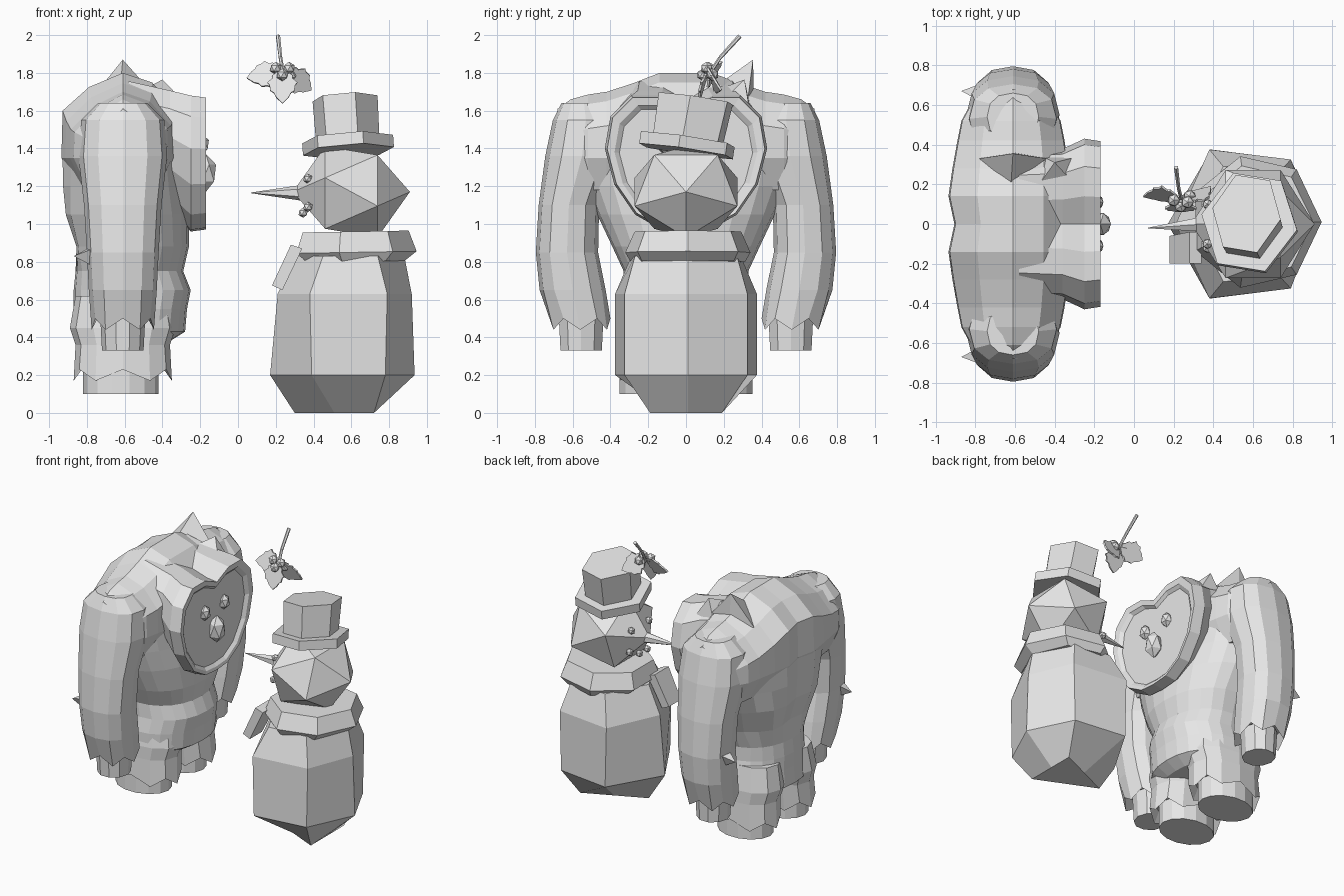
import bpy, bmesh, math
from mathutils import Vector, Matrix

if "Cube" in bpy.data.objects:
    bpy.data.objects.remove(bpy.data.objects["Cube"])

grey = bpy.data.materials.new("plain_grey")
grey.diffuse_color = (0.8, 0.8, 0.8, 1)
grey.use_nodes = True
grey.node_tree.nodes["Principled BSDF"].inputs["Base Color"].default_value = grey.diffuse_color


def finish(name, bm, matrix=None):
    if matrix is not None:
        bm.transform(matrix)
    bmesh.ops.recalc_face_normals(bm, faces=bm.faces)
    me = bpy.data.meshes.new(name)
    bm.to_mesh(me)
    bm.free()
    me.materials.append(grey)
    ob = bpy.data.objects.new(name, me)
    bpy.context.collection.objects.link(ob)
    return ob


def loft(name, rings, matrix=None):
    """Skin a list of equal-length point rings and cap both ends."""
    bm = bmesh.new()
    rows = [[bm.verts.new(p) for p in r] for r in rings]
    n = len(rows[0])
    for a, b in zip(rows, rows[1:]):
        for i in range(n):
            bm.faces.new((a[i], a[(i + 1) % n], b[(i + 1) % n], b[i]))
    bm.faces.new(rows[0][::-1])
    bm.faces.new(rows[-1])
    return finish(name, bm, matrix)


def oval(cx, cy, z, hx, hy, n=14, power=1.0, jag=0.0):
    """Horizontal ring; power < 1 squares it, jag zigzags its height."""
    pts = []
    for i in range(n):
        a = 2 * math.pi * i / n
        c, s = math.cos(a), math.sin(a)
        pts.append((cx + hx * math.copysign(abs(c) ** power, c),
                    cy + hy * math.copysign(abs(s) ** power, s),
                    z + (jag if i % 2 else -jag)))
    return pts


def ball(name, loc, size, sub=1):
    bm = bmesh.new()
    bmesh.ops.create_icosphere(bm, subdivisions=sub, radius=1)
    return finish(name, bm, Matrix.Translation(loc) @ Matrix.Diagonal((*size, 1)))


def spike(name, base, tip):
    """Base points meeting at a tip."""
    bm = bmesh.new()
    vs = [bm.verts.new(p) for p in base]
    t = bm.verts.new(tip)
    bm.faces.new(vs)
    for i in range(len(vs)):
        bm.faces.new((vs[i], vs[(i + 1) % len(vs)], t))
    return finish(name, bm)


def rod(name, a, b, r1, r2, n=6):
    a, b = Vector(a), Vector(b)
    bm = bmesh.new()
    bmesh.ops.create_cone(bm, cap_ends=True, segments=n, radius1=r1, radius2=r2,
                          depth=(b - a).length)
    q = (b - a).to_track_quat('Z', 'Y').to_matrix().to_4x4()
    return finish(name, bm, Matrix.Translation((a + b) / 2) @ q)


# ---- furry creature: torso (z, back x, front x, half width) ----
torso = [(0.38, -.80, -.36, .30), (0.43, -.88, -.28, .35), (0.55, -.87, -.27, .35),
         (0.65, -.87, -.25, .33), (0.75, -.86, -.29, .33), (0.88, -.86, -.26, .39),
         (1.05, -.91, -.26, .47), (1.2, -.92, -.28, .53), (1.4, -.92, -.30, .58)]


def torso_ring(z, x0, x1, hy):
    """Oval with two soft lobes on its back."""
    pts = oval((x0 + x1) / 2, 0, z, (x1 - x0) / 2, hy, 24, .92)
    k = .022 if z > 0.8 else 0
    return [(x + (k * math.cos(math.pi * y / .2) if x < -.7 and abs(y) < .42 else 0), y, h)
            for x, y, h in pts]


loft("torso", [torso_ring(*t) for t in torso])

# shoulder ridge running across the body (y, back x, front x, top z)
ridge = [(0, -.905, -.33, 1.80), (.14, -.935, -.33, 1.80), (.28, -.915, -.33, 1.745),
         (.42, -.89, -.35, 1.70), (.52, -.87, -.37, 1.685), (.61, -.82, -.42, 1.66),
         (.68, -.74, -.48, 1.61)]


def ridge_ring(y, x0, x1, top):
    a, b, m = x0 + .61, x1 + .61, min(1.35, top - .25)
    side = [(a * .7, 1.18), (a, m), (a * .98, top - .2), (a * .55, top - .075), (0, top),
            (b * .55, top - .05), (b * .98, top - .18), (b, m), (b * .7, 1.18)]
    return [(-.61 + x, y, z) for x, z in side]


loft("shoulders", [ridge_ring(-y, *r) for y, *r in ridge[:0:-1]]
     + [ridge_ring(y, *r) for y, *r in ridge])

# arms (z, centre y, half y, half x), hands, legs and feet on both sides
arm = [(1.64, .54, .12, .13), (1.55, .53, .175, .22),
       (1.36, .55, .195, .235), (1.1, .62, .16, .205), (0.85, .63, .165, .19),
       (0.65, .60, .175, .18), (0.48, .56, .16, .165)]
leg = [(0.62, .17, .16, .25), (0.45, .18, .18, .28), (0.36, .19, .17, .25),
       (0.21, .20, .165, .26)]
for side, s in (("left", 1), ("right", -1)):
    for part, table, rim in (("arm", arm, .8), ("leg", leg, .85)):
        rings = [oval(-.61, s * y, z, hx, hy, 12, .85) for z, y, hy, hx in table[:-1]]
        z, y, hy, hx = table[-1]
        rings.append(oval(-.61, s * y, z - .01, hx, hy, 12, .85, jag=.03))
        rings.append(oval(-.61, s * y, z + .05, hx * rim, hy * rim, 12, .85))
        loft(side + "_" + part, rings)
    loft(side + "_hand", [oval(-.61, s * .555, .33, .11, .115, 10),
                          oval(-.61, s * .555, .52, .12, .125, 10)])
    loft(side + "_foot", [oval(-.62, s * .20, .10, .20, .155, 14),
                          oval(-.62, s * .20, .30, .20, .155, 14)])
    # small fur tuft on the back of each forearm
    spike(side + "_arm_tuft", [(-.74, s * .60, .90), (-.74, s * .72, .88),
                               (-.70, s * .66, .74)], (-.87, s * .67, .83))
    # eyes
    ball(side + "_eye", (-.19, s * .11, 1.42), (.04, .045, .055))

# head: shield outline (y, z) lofted forward, with a shallow inset face
half = [(0, 1.61), (.14, 1.67), (.29, 1.67), (.40, 1.56), (.43, 1.39),
        (.38, 1.20), (.27, 1.04), (.13, .96), (0, .95)]
outline = half + [(-y, z) for y, z in half[-2:0:-1]]


def head_ring(x, k, lift=0):
    return [(x, y * k, 1.31 + (z - 1.31) * k + lift) for y, z in outline]


loft("head", [head_ring(-.58, .85, .14), head_ring(-.36, .88, .08),
              head_ring(-.25, 1, .01), head_ring(-.17, .97, .01),
              head_ring(-.175, .88), head_ring(-.195, .82)])
ball("creature_nose", (-.17, 0, 1.27), (.06, .065, .10))

# hair tufts on the back of the head
spike("top_tuft", [(-.78, .33, 1.66), (-.62, .20, 1.76), (-.44, .33, 1.68),
                   (-.60, .36, 1.62)], (-.61, .355, 1.87))
spike("side_tuft", [(-.52, .14, 1.70), (-.28, .18, 1.64), (-.28, .34, 1.58),
                    (-.46, .34, 1.62)], (-.40, .31, 1.765))

# ---- snowman body: three-cornered base widening to six sides ----
def six(z, back, rear, front, tip):
    """Six-sided ring from back x, rear (x, y), front (x, y) and tip x."""
    return [(back, .01, z), (*rear, z), (*front, z), (tip, 0, z),
            (front[0], -front[1], z), (rear[0], -rear[1], z)]


loft("snow_body", [six(0, .72, (.72, .19), (.51, .095), .30),
                   six(.20, .935, (.78, .325), (.39, .375), .17),
                   six(.63, .92, (.79, .325), (.38, .375), .21),
                   six(.83, .88, (.74, .27), (.45, .29), .30)])

# scarf band and hanging end
tilt = Matrix.Translation((.61, .01, .88)) @ Matrix.Rotation(math.radians(-1), 4, 'Y')
loft("scarf", [oval(0, 0, -.08, .27, .31, 7), oval(0, 0, -.03, .335, .34, 7),
               oval(0, 0, .08, .295, .29, 7), oval(0, 0, .08, .20, .20, 7)], tilt)
loft("scarf_end", [[(.34, -.20, .87), (.34, -.04, .87), (.28, -.04, .89), (.28, -.20, .89)],
                   [(.235, -.20, .65), (.235, -.06, .65), (.18, -.06, .675),
                    (.18, -.20, .675)]])

# snowman head: icosahedron with a corner pointing backwards
bm = bmesh.new()
bmesh.ops.create_icosphere(bm, subdivisions=1, radius=1)
finish("snow_head", bm, Matrix.Translation((.60, 0, 1.17)) @ Matrix.Diagonal((.31, .32, .27, 1))
       @ Matrix.Rotation(math.radians(90), 4, 'Y'))
rod("carrot", (.36, 0, 1.165), (.07, -.02, 1.165), .045, .002)

# coal eyes and mouth
coals = [(.37, -.10, 1.24), (.37, .10, 1.24), (.37, -.12, 1.09), (.345, -.045, 1.06),
         (.345, .045, 1.06), (.37, .12, 1.09)]
for i, c in enumerate(coals):
    ball("coal_%d" % (i + 1), c, (.027, .027, .027))

# tilted six-sided hat
hat = (Matrix.Translation((.585, 0, 1.385)) @ Matrix.Rotation(math.radians(-8.5), 4, 'X')
       @ Matrix.Rotation(math.radians(-4), 4, 'Y') @ Matrix.Rotation(math.radians(-10), 4, 'Z'))
loft("hat_brim", [oval(0, 0, 0, .245, .27, 6), oval(0, 0, .065, .245, .27, 6)], hat)
loft("hat_crown", [oval(0, 0, .03, .17, .20, 6), oval(0, .01, .285, .175, .215, 6)], hat)

# ---- hanging sprig: stem, berries and toothed leaves ----
rod("sprig_stem_lower", (.24, .12, 1.79), (.225, .18, 1.88), .010, .010)
rod("sprig_stem_upper", (.225, .18, 1.88), (.212, .285, 1.995), .010, .012)
for i, c in enumerate([(.20, .12, 1.825), (.27, .11, 1.825), (.235, .09, 1.79),
                       (.28, .14, 1.79)]):
    ball("berry_%d" % (i + 1), c, (.034, .034, .034))

leaf_half = [(0, .015), (.03, .055), (.045, .052), (.07, .08), (.085, .068),
             (.115, .064), (.125, .046), (.15, .032)]
leaf_shape = leaf_half + [(.18, 0)] + [(u, -v) for u, v in leaf_half[::-1]]


def leaf(name, root, tip, side):
    """Folded plate lying between root and tip, spread along the side direction."""
    root, u = Vector(root), Vector(tip) - Vector(root)
    u.normalize()
    v = Vector(side)
    v = (v - u * v.dot(u)).normalized()
    n = u.cross(v) * .006
    loft(name, [[root + u * a + v * b + n * k + u.cross(v) * abs(b) * .25
                 for a, b in leaf_shape] for k in (-1, 1)])


leaf("leaf_left", (.22, .13, 1.82), (.06, .14, 1.775), (0, .5, 1))
leaf("leaf_down", (.235, .12, 1.81), (.235, .07, 1.65), (1, 0, 0))
leaf("leaf_right", (.25, .13, 1.81), (.40, .19, 1.70), (0, -.4, 1))
